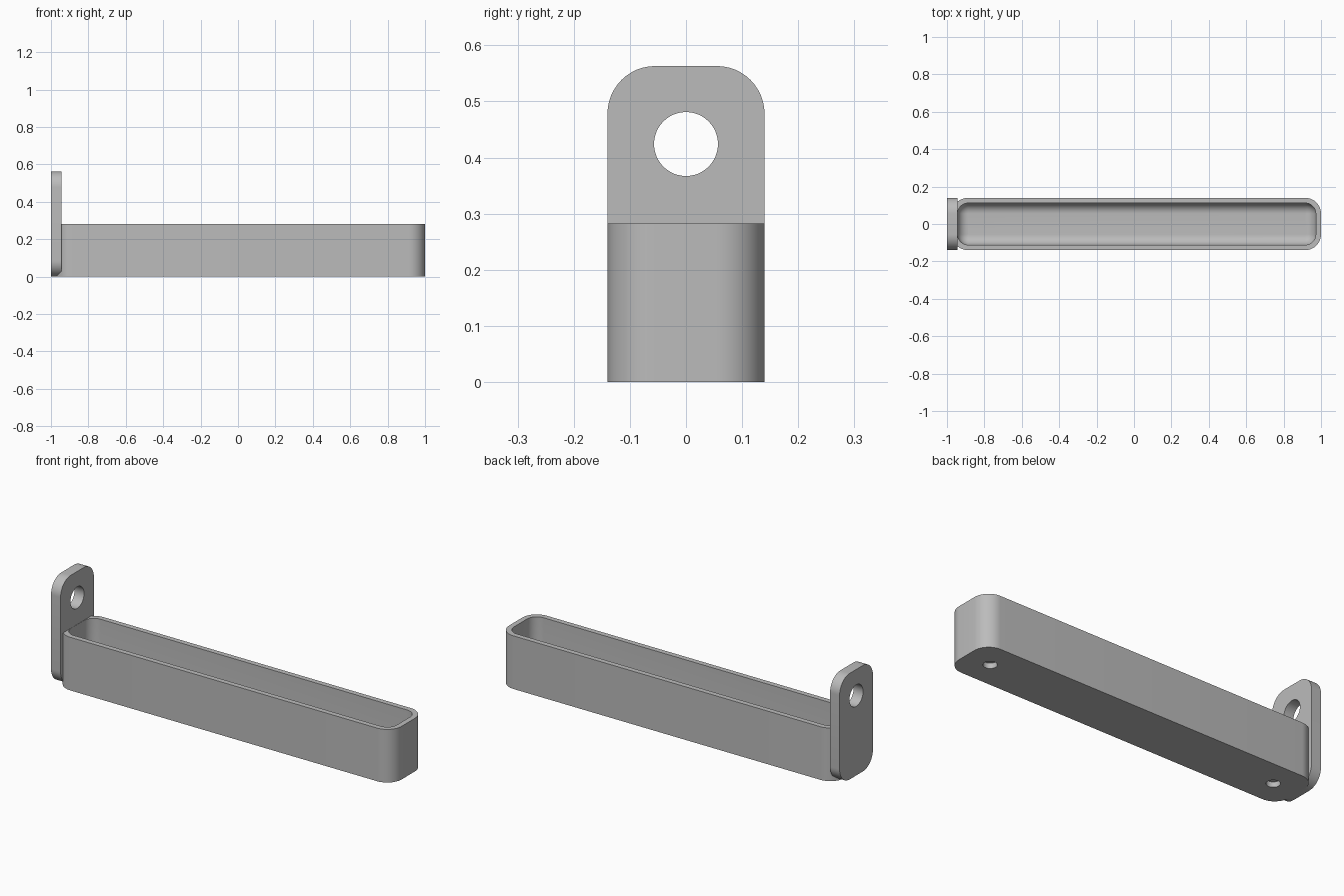
import bpy, bmesh, math
from mathutils import Matrix

cube = bpy.data.objects.get("Cube")
if cube:
    bpy.data.objects.remove(cube, do_unlink=True)

WIDTH, TRAY_H, PLATE_H = 0.28, 0.282, 0.563
WALL, PLATE_T, RADIUS = 0.028, 0.056, 0.085
TRAY_LEFT, TRAY_RIGHT = -0.972, 1.0

grey = bpy.data.materials.new("plain grey")
grey.use_nodes = True
colour = (0.5, 0.5, 0.5, 1)
grey.diffuse_color = colour
grey.node_tree.nodes["Principled BSDF"].inputs["Base Color"].default_value = colour


def rounded_rect(x0, x1, y0, y1, r, steps=12):
    """Counter-clockwise outline of a rectangle with round corners."""
    corners = [(x1 - r, y1 - r), (x0 + r, y1 - r), (x0 + r, y0 + r), (x1 - r, y0 + r)]
    points = []
    for i, (cx, cy) in enumerate(corners):
        for k in range(steps + 1):
            a = math.pi / 2 * (i + k / steps)
            points.append((cx + r * math.cos(a), cy + r * math.sin(a)))
    return points


def loft(name, sections, matrix=Matrix()):
    """Closed solid through (height, outline) sections, bottom to top."""
    bm = bmesh.new()
    rings = [[bm.verts.new((x, y, z)) for x, y in outline] for z, outline in sections]
    n = len(rings[0])
    for low, high in zip(rings, rings[1:]):
        for i in range(n):
            j = (i + 1) % n
            bm.faces.new((low[i], low[j], high[j], high[i]))
    bm.faces.new(rings[0][::-1])
    bm.faces.new(rings[-1])
    bm.transform(matrix)
    bmesh.ops.recalc_face_normals(bm, faces=bm.faces)
    mesh = bpy.data.meshes.new(name)
    bm.to_mesh(mesh)
    bm.free()
    mesh.materials.append(grey)
    obj = bpy.data.objects.new(name, mesh)
    bpy.context.collection.objects.link(obj)
    return obj


def cylinder(name, r, z0, z1, matrix):
    ring = [(r * math.cos(math.tau * i / 48), r * math.sin(math.tau * i / 48)) for i in range(48)]
    return loft(name, [(z0, ring), (z1, ring)], matrix)


def combine(target, other, operation):
    """Apply a boolean and discard the second solid."""
    bpy.context.view_layer.objects.active = target
    mod = target.modifiers.new(operation, "BOOLEAN")
    mod.operation, mod.solver, mod.object = operation, "EXACT", other
    bpy.ops.object.modifier_apply(modifier=mod.name)
    bpy.data.objects.remove(other, do_unlink=True)


# Solid tray body
half = WIDTH / 2
outer = rounded_rect(TRAY_LEFT, TRAY_RIGHT, -half, half, RADIUS)
tray = loft("tray_with_hanging_plate", [(0, outer), (TRAY_H, outer)])

# Upright end plate: outline drawn in z and y, then turned to extrude along x
outline = rounded_rect(-half, half, 0, PLATE_H, RADIUS)
upright = Matrix(((0, 0, 1, 0), (1, 0, 0, 0), (0, 1, 0, 0), (0, 0, 0, 1)))
plate = loft("end_plate", [(-1, outline), (-1 + PLATE_T, outline)], upright)
combine(tray, plate, "UNION")

# Cavity with a rounded floor edge
fillet, floor = RADIUS - WALL, 0.056
sections = []
for k in range(11):
    a = math.pi / 2 * k / 10
    inset = (fillet - 0.001) * (1 - math.sin(a))
    edge = WALL + inset
    sections.append((floor + fillet * (1 - math.cos(a)),
                     rounded_rect(TRAY_LEFT + edge + 0.001, TRAY_RIGHT - edge,
                                  -half + edge, half - edge, fillet - inset)))
sections.append((TRAY_H + 0.1, sections[-1][1]))
combine(tray, loft("cavity_cutter", sections), "DIFFERENCE")

# Hanging hole through the plate
combine(tray, cylinder("hanging_hole_cutter", 0.057, -1.1, -0.9,
                       Matrix.Translation((0, 0, 0.424)) @ upright), "DIFFERENCE")

# Blind round sockets under both ends
for x in (TRAY_LEFT + half, TRAY_RIGHT - half):
    combine(tray, cylinder("socket_cutter", 0.033, -0.05, 0.028,
                           Matrix.Translation((x, 0, 0))), "DIFFERENCE")

# Smooth curves, crisp edges
bpy.ops.object.select_all(action="DESELECT")
tray.select_set(True)
bpy.context.view_layer.objects.active = tray
bpy.ops.object.shade_smooth_by_angle(angle=math.radians(30))
